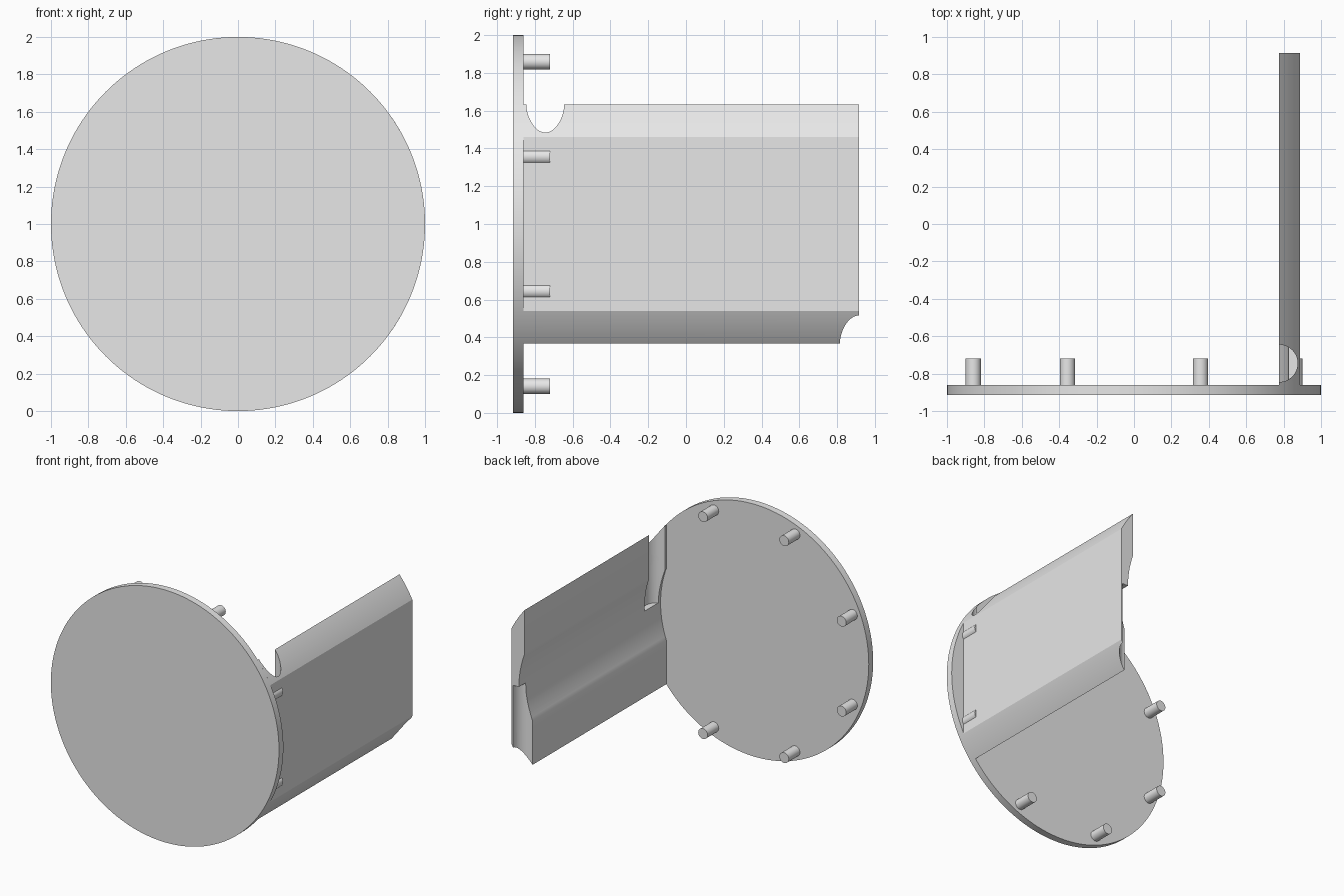
import bpy, bmesh
from math import acos, cos, sin, pi, radians
from mathutils import Matrix

cube = bpy.data.objects.get("Cube")
if cube:
    bpy.data.objects.remove(cube, do_unlink=True)

# Single grey material
grey = bpy.data.materials.new("plain grey")
grey.use_nodes = True
colour = (0.8, 0.8, 0.8, 1)
grey.diffuse_color = colour
grey.node_tree.nodes["Principled BSDF"].inputs["Base Color"].default_value = colour

FRONT, DISC_BACK, BACK = -0.915, -0.86, 0.915
INNER_X, OUTER_X, INNER_R = 0.775, 0.887, 0.825


def add_object(name, bm):
    bmesh.ops.recalc_face_normals(bm, faces=bm.faces[:])
    mesh = bpy.data.meshes.new(name)
    bm.to_mesh(mesh)
    bm.free()
    obj = bpy.data.objects.new(name, mesh)
    bpy.context.collection.objects.link(obj)
    mesh.materials.append(grey)
    return obj


def cylinder(name, radius, length, centre, along_y, sides):
    bm = bmesh.new()
    turn = Matrix.Rotation(pi / 2, 4, "X") if along_y else Matrix()
    bmesh.ops.create_cone(bm, cap_ends=True, segments=sides, radius1=radius,
                          radius2=radius, depth=length,
                          matrix=Matrix.Translation(centre) @ turn)
    return add_object(name, bm)


def arc(radius, start, end, steps=20):
    angles = [start + (end - start) * i / steps for i in range(steps + 1)]
    return [(radius * cos(a), 1 + radius * sin(a)) for a in angles]


def activate(obj):
    bpy.ops.object.select_all(action="DESELECT")
    obj.select_set(True)
    bpy.context.view_layer.objects.active = obj


def cut(obj, cutter):
    mod = obj.modifiers.new("channel cut", "BOOLEAN")
    mod.operation = "DIFFERENCE"
    mod.solver = "EXACT"
    mod.object = cutter
    activate(obj)
    bpy.ops.object.modifier_apply(modifier=mod.name)


# Round end plate
parts = [cylinder("end_disc", 1, DISC_BACK - FRONT,
                  (0, (FRONT + DISC_BACK) / 2, 1), True, 160)]

# Ring of locating pegs
pegs = []
for i in range(8):
    a = radians(22.5 + 45 * i)
    pegs.append(cylinder(f"peg_{i + 1}", 0.041, 0.15,
                         (0.93 * cos(a), -0.795, 1 + 0.93 * sin(a)), True, 32))
parts += pegs

# Side panel: round outside with a flat, flat inside with a round hollow
tip, flat = acos(INNER_X), acos(OUTER_X)
hollow = acos(INNER_X / INNER_R)
profile = arc(1, -tip, -flat) + arc(1, flat, tip) + arc(INNER_R, hollow, -hollow)
bm = bmesh.new()
face = bm.faces.new([bm.verts.new((x, DISC_BACK, z)) for x, z in profile])
swept = bmesh.ops.extrude_face_region(bm, geom=[face], use_keep_orig=True)
bmesh.ops.translate(bm, vec=(0, BACK - DISC_BACK, 0),
                    verts=[v for v in swept["geom"] if isinstance(v, bmesh.types.BMVert)])
panel = add_object("side_panel", bm)
parts.append(panel)

# Vertical channels: upper one near the disc, lower one at the free end
upper = cylinder("upper_channel_cutter", 0.1, 0.8, (INNER_X, -0.745, 1.41), False, 64)
lower = cylinder("lower_channel_cutter", 0.1, 0.8, (INNER_X, BACK, 0.61), False, 64)
for cutter in (upper, lower):
    cut(panel, cutter)
cut(pegs[0], upper)
for cutter in (upper, lower):
    bpy.data.objects.remove(cutter, do_unlink=True)

# Smooth the curves, keep the edges crisp
for obj in parts:
    activate(obj)
    bpy.ops.object.shade_smooth_by_angle(angle=radians(20))
